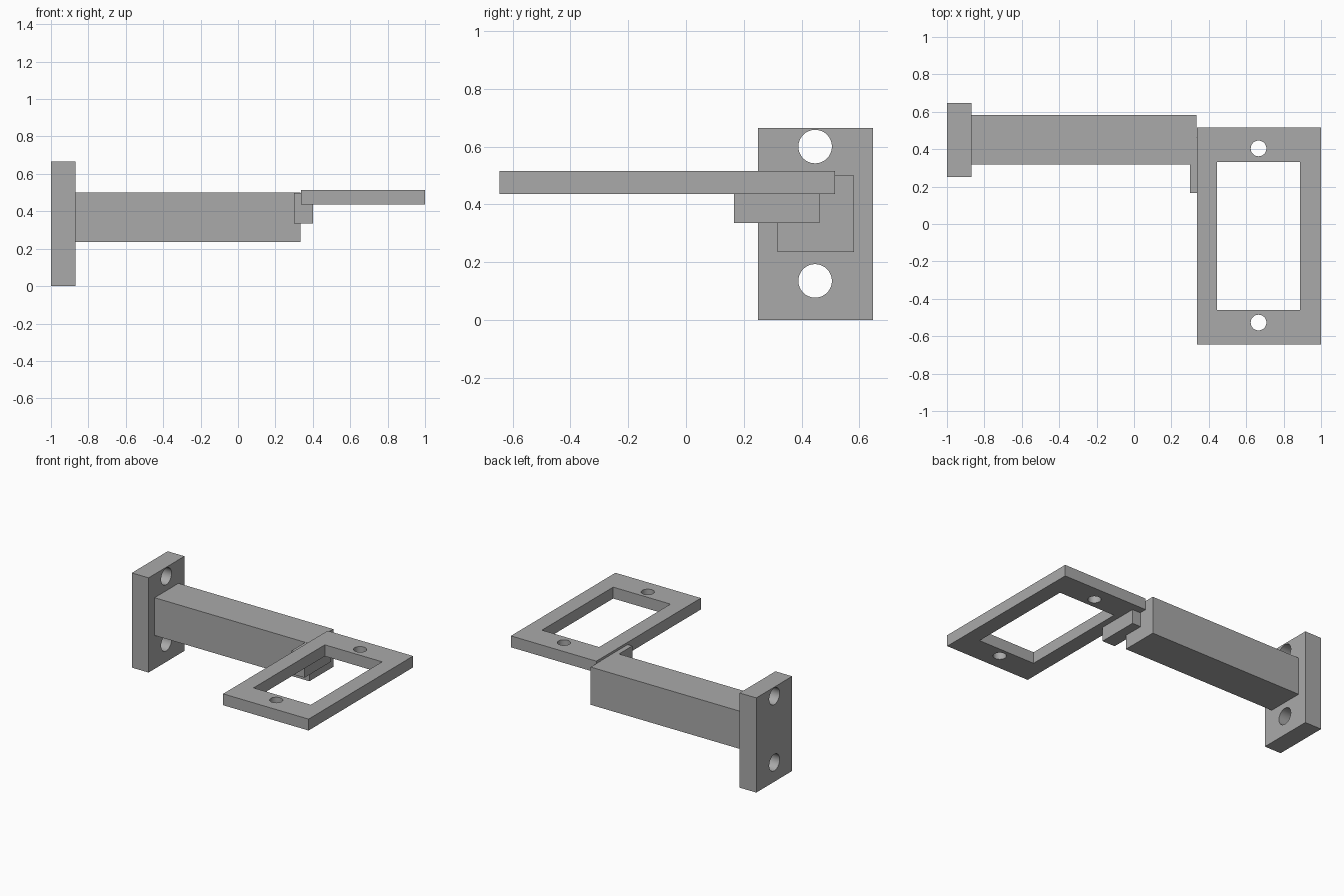
import bpy
import math
from mathutils import Vector

cube = bpy.data.objects.get("Cube")
if cube:
    bpy.data.objects.remove(cube, do_unlink=True)

grey = bpy.data.materials.new("plain_grey")
grey.use_nodes = True
grey.diffuse_color = (0.4, 0.4, 0.4, 1)
grey.node_tree.nodes["Principled BSDF"].inputs["Base Color"].default_value = (0.4, 0.4, 0.4, 1)


def box(name, low, high):
    """Box between two opposite corners."""
    low, high = Vector(low), Vector(high)
    bpy.ops.mesh.primitive_cube_add(size=1, location=(low + high) / 2)
    obj = bpy.context.object
    obj.name = name
    obj.scale = high - low
    bpy.ops.object.transform_apply(location=False, rotation=False, scale=True)
    obj.data.materials.append(grey)
    return obj


def hole_cutter(centre, radius, rotation=(0, 0, 0)):
    bpy.ops.mesh.primitive_cylinder_add(vertices=48, radius=radius, depth=0.4,
                                        location=centre, rotation=rotation)
    obj = bpy.context.object
    obj.data.materials.append(grey)
    return obj


def cut(target, cutter):
    """Subtract the cutter, then discard it."""
    cutter.hide_render = True
    mod = target.modifiers.new("opening", 'BOOLEAN')
    mod.operation = 'DIFFERENCE'
    mod.solver = 'EXACT'
    mod.object = cutter
    bpy.context.view_layer.objects.active = target
    bpy.ops.object.modifier_apply(modifier=mod.name)
    bpy.data.objects.remove(cutter, do_unlink=True)


def smooth_holes(obj):
    bpy.ops.object.select_all(action='DESELECT')
    obj.select_set(True)
    bpy.context.view_layer.objects.active = obj
    bpy.ops.object.shade_smooth_by_angle(angle=math.radians(30))


# Wall plate with two screw holes
plate = box("wall_plate", (-1, 0.25, 0), (-0.87, 0.648, 0.665))
for z in (0.135, 0.6):
    cut(plate, hole_cutter((-0.935, 0.447, z), 0.058, (0, math.pi / 2, 0)))
smooth_holes(plate)

# Square arm and the block that carries the frame
box("arm", (-0.87, 0.317, 0.235), (0.333, 0.582, 0.5))
box("connecting_block", (0.3, 0.167, 0.335), (0.4, 0.462, 0.499))

# Flat frame with a rectangular opening and two small holes
frame = box("frame", (0.336, -0.645, 0.435), (1, 0.515, 0.515))
cut(frame, box("opening_cutter", (0.443, -0.46, 0.3), (0.888, 0.331, 0.7)))
for y in (0.404, -0.527):
    cut(frame, hole_cutter((0.666, y, 0.475), 0.042))
smooth_holes(frame)
